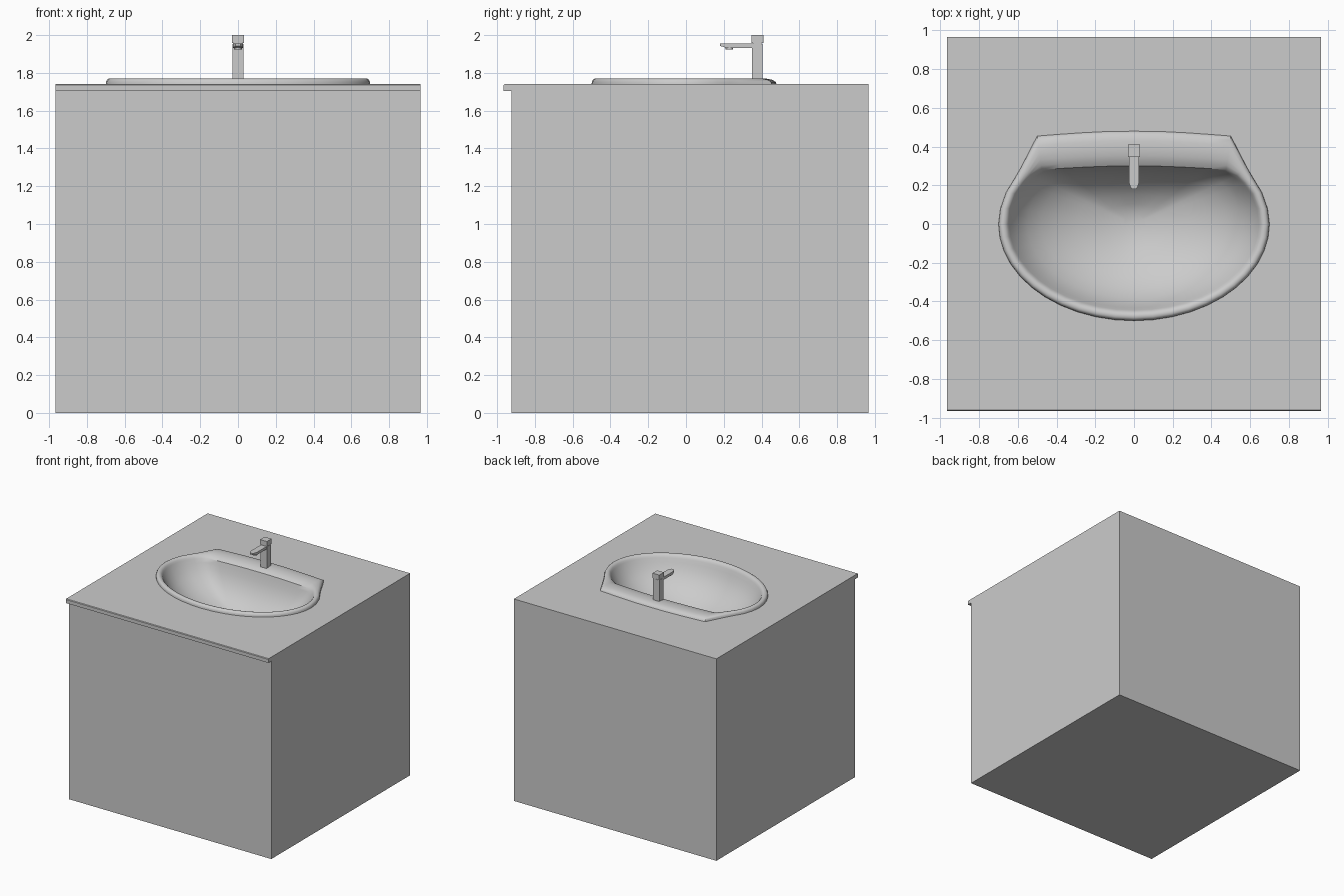
import bpy, bmesh, math
from mathutils import Vector

if "Cube" in bpy.data.objects:
    bpy.data.objects.remove(bpy.data.objects["Cube"])


def finish(name, bm, smooth=None):
    bmesh.ops.recalc_face_normals(bm, faces=bm.faces[:])
    me = bpy.data.meshes.new(name)
    bm.to_mesh(me)
    bm.free()
    ob = bpy.data.objects.new(name, me)
    bpy.context.collection.objects.link(ob)
    if smooth:
        bpy.ops.object.select_all(action='DESELECT')
        ob.select_set(True)
        bpy.context.view_layer.objects.active = ob
        bpy.ops.object.shade_smooth_by_angle(angle=math.radians(smooth))
    return ob


def box(name, x, y, z):
    bm = bmesh.new()
    bmesh.ops.create_cube(bm, size=1)
    for v in bm.verts:
        for i, (a, b) in enumerate((x, y, z)):
            v.co[i] = a if v.co[i] < 0 else b
    return finish(name, bm)


def outline(a, b, back):
    """Closed loop: half ellipse in front, given points behind, mirrored in x."""
    n = 11
    half = [Vector((a * math.sin(math.pi / 2 * i / n), -b * math.cos(math.pi / 2 * i / n)))
            for i in range(n + 1)]
    half += [Vector(p) for p in back]
    return half + [Vector((-p.x, p.y)) for p in half[-2:0:-1]]


# matching outlines of the basin: outer rim, and inner lip
outer = outline(0.70, 0.50, [(0.69, 0.08), (0.66, 0.165), (0.62, 0.23), (0.585, 0.29),
                             (0.50, 0.455), (0.40, 0.463), (0.27, 0.472), (0.13, 0.479), (0, 0.48)])
inner = outline(0.645, 0.445, [(0.635, 0.08), (0.605, 0.155), (0.565, 0.21), (0.53, 0.25),
                               (0.475, 0.28), (0.38, 0.287), (0.25, 0.294), (0.12, 0.299), (0, 0.30)])

# cabinet with front counter lip, top left open around the basin
W = 0.965
profile = [(0.965, 1.74), (0.965, 0), (-0.925, 0), (-0.925, 1.705),
           (-0.965, 1.705), (-0.965, 1.735), (-0.96, 1.74)]
bm = bmesh.new()
L = [bm.verts.new((-W, y, z)) for y, z in profile]
R = [bm.verts.new((W, y, z)) for y, z in profile]
for i in range(len(profile) - 1):
    bm.faces.new((L[i], L[i + 1], R[i + 1], R[i]))
bm.faces.new(L)
bm.faces.new(R[::-1])
hole = [bm.verts.new((p.x * 0.99, p.y * 0.99, 1.74)) for p in outer]
rim = [bm.edges.new((hole[i - 1], hole[i])) for i in range(len(hole))]
for a, b in ((L[0], L[-1]), (R[0], R[-1]), (L[0], R[0]), (L[-1], R[-1])):
    rim.append(bm.edges.get((a, b)))
bmesh.ops.triangle_fill(bm, edges=rim, use_beauty=True, normal=(0, 0, 1))
finish("cabinet", bm)

# basin: rolled rim, then bowl shrinking to the round drain
drain = [p.normalized() * 0.055 for p in inner]
rings = []
for t, z in ((0, 1.738), (0.03, 1.752), (0.12, 1.763), (0.28, 1.769), (0.5, 1.77),
             (0.7, 1.766), (0.87, 1.757), (1, 1.743)):
    rings.append(([o.lerp(i, t) for o, i in zip(outer, inner)], z))
for t, drop in ((0.03, 0.03), (0.08, 0.075), (0.16, 0.127), (0.28, 0.18), (0.43, 0.228),
                (0.6, 0.265), (0.8, 0.297), (1, 0.32)):
    rings.append(([i.lerp(d, t) for i, d in zip(inner, drain)], 1.743 - drop))
bm = bmesh.new()
loops = [[bm.verts.new((p.x, p.y, z)) for p in pts] for pts, z in rings]
for A, B in zip(loops, loops[1:]):
    for i in range(len(A)):
        bm.faces.new((A[i - 1], A[i], B[i], B[i - 1]))
bm.faces.new(loops[-1])
basin = finish("basin", bm, 40)
# keep the upward side outward on this open surface
if basin.data.polygons[-1].normal.z < 0:
    basin.data.flip_normals()

# faucet column and handle block
box("faucet_column", (-0.029, 0.029), (0.35, 0.405), (1.755, 1.953))
box("faucet_handle", (-0.032, 0.032), (0.347, 0.41), (1.957, 2.0))
box("faucet_neck", (-0.025, 0.025), (0.354, 0.401), (1.95, 1.96))

# spout: flat bar with a narrowing tip
bm = bmesh.new()
secs = []
for y, w, z0, z1 in ((0.36, 0.027, 1.932, 1.955), (0.215, 0.027, 1.932, 1.955), (0.18, 0.014, 1.943, 1.955)):
    secs.append([bm.verts.new(c) for c in ((-w, y, z0), (w, y, z0), (w, y, z1), (-w, y, z1))])
for A, B in zip(secs, secs[1:]):
    for i in range(4):
        bm.faces.new((A[i - 1], A[i], B[i], B[i - 1]))
bm.faces.new(secs[0])
bm.faces.new(secs[-1])
finish("faucet_spout", bm)

# water outlet under the spout
bm = bmesh.new()
bmesh.ops.create_cone(bm, cap_ends=True, segments=16, radius1=0.02, radius2=0.02, depth=0.012)
bmesh.ops.translate(bm, verts=bm.verts[:], vec=(0, 0.23, 1.93))
finish("faucet_outlet", bm, 30)
